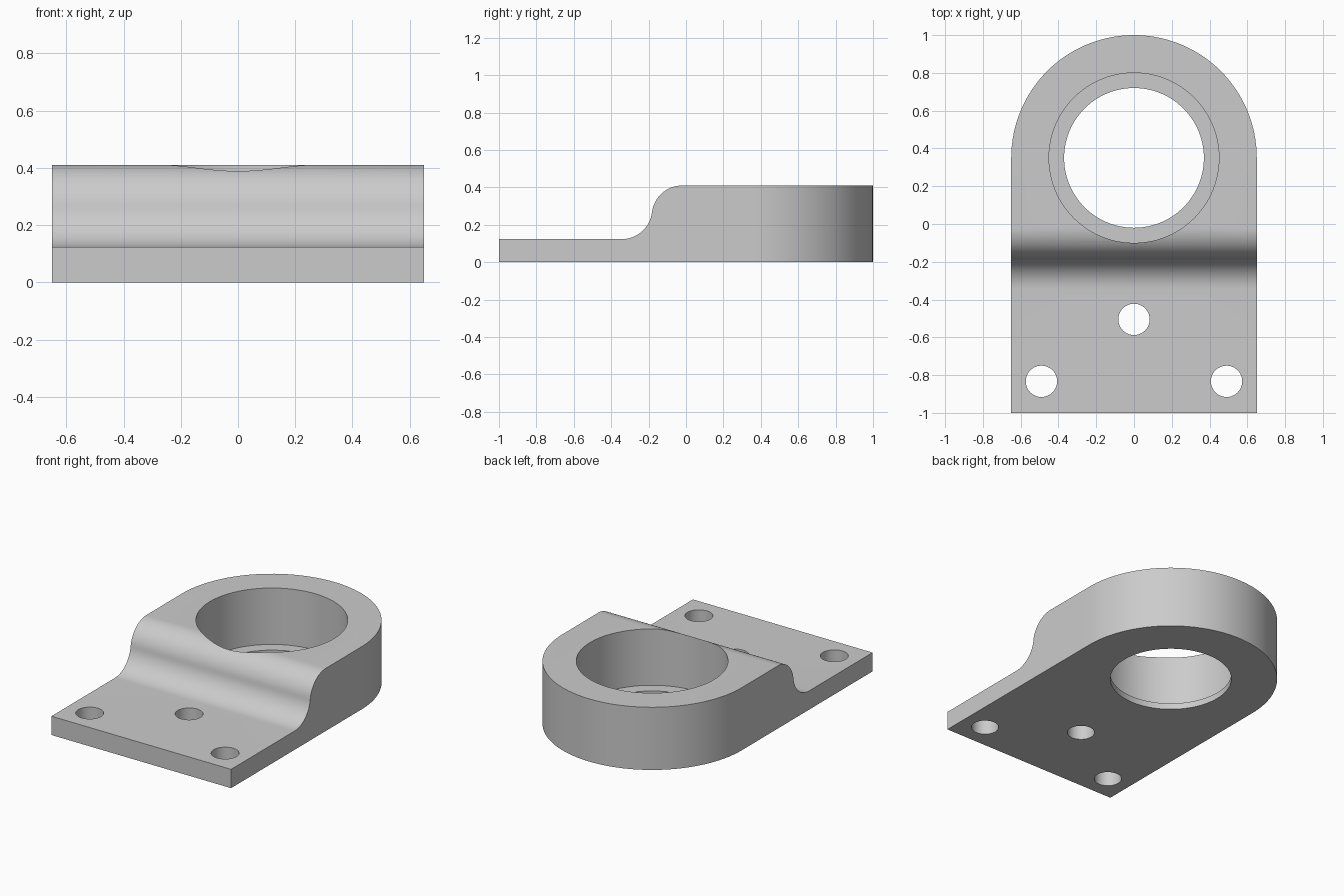
import bpy, bmesh
from math import sin, cos, pi, acos
from mathutils import Vector

cube = bpy.data.objects.get("Cube")
if cube:
    bpy.data.objects.remove(cube, do_unlink=True)

HALF_W, RING_Y = 0.65, 0.35          # bracket half width, ring centre
PLATE_H, TOP_H = 0.123, 0.41         # thin plate and thick ring heights
FILLET, STEP_Y = 0.163, -0.182       # step fillet radius and middle

grey = bpy.data.materials.new("plain_grey")
grey.use_nodes = True
colour = (0.6, 0.6, 0.6, 1)
grey.diffuse_color = colour
grey.node_tree.nodes["Principled BSDF"].inputs["Base Color"].default_value = colour


def prism(name, points, direction):
    """Extrude a closed outline of 3D points along a direction."""
    bm = bmesh.new()
    face = bm.faces.new([bm.verts.new(p) for p in points])
    moved = bmesh.ops.extrude_face_region(bm, geom=[face])["geom"]
    verts = [g for g in moved if isinstance(g, bmesh.types.BMVert)]
    bmesh.ops.translate(bm, verts=verts, vec=Vector(direction))
    bmesh.ops.recalc_face_normals(bm, faces=bm.faces)
    mesh = bpy.data.meshes.new(name)
    bm.to_mesh(mesh)
    bm.free()
    mesh.materials.append(grey)
    obj = bpy.data.objects.new(name, mesh)
    bpy.context.collection.objects.link(obj)
    return obj


def arc(cx, cy, r, start, end, n):
    return [(cx + r * cos(start + (end - start) * i / n),
             cy + r * sin(start + (end - start) * i / n)) for i in range(n + 1)]


def cylinder(name, x, y, r, z0, z1, n):
    ring = arc(x, y, r, 0, 2 * pi, n)[:-1]
    return prism(name, [(px, py, z0) for px, py in ring], (0, 0, z1 - z0))


def combine(target, tool, operation):
    tool.hide_render = True
    mod = target.modifiers.new(operation, "BOOLEAN")
    mod.operation, mod.solver, mod.object = operation, "EXACT", tool
    bpy.ops.object.select_all(action="DESELECT")
    bpy.context.view_layer.objects.active = target
    target.select_set(True)
    bpy.ops.object.modifier_apply(modifier=mod.name)
    bpy.data.objects.remove(tool, do_unlink=True)


# Side profile: thin plate, S-shaped step, thick ring block
turn = acos(1 - (TOP_H - PLATE_H) / (2 * FILLET))
run = FILLET * sin(turn)
lower = arc(STEP_Y - run, PLATE_H + FILLET, FILLET, -pi / 2, -pi / 2 + turn, 16)
upper = arc(STEP_Y + run, TOP_H - FILLET, FILLET, pi / 2 + turn, pi / 2, 16)
side = [(-1, 0), (-1, PLATE_H)] + lower + upper[1:] + [(1.2, TOP_H), (1.2, 0)]
bracket = prism("mounting_bracket", [(-HALF_W, y, z) for y, z in side],
                (2 * HALF_W, 0, 0))

# Round the back end with everything outside the plan outline cut away
plan = arc(0, RING_Y, HALF_W, 0, pi, 64)
plan += [(-HALF_W, 1.4), (HALF_W, 1.4)]
wide = [(x, y, -0.1) for x, y in plan]
combine(bracket, prism("back_cutter", wide, (0, 0, 0.7)), "DIFFERENCE")

# Stepped bore, leaving a thin lip at the bottom
combine(bracket, cylinder("bore_cutter", 0, RING_Y, 0.45, 0.041, 0.6, 96), "DIFFERENCE")
combine(bracket, cylinder("lip_cutter", 0, RING_Y, 0.37, -0.1, 0.3, 96), "DIFFERENCE")

# Three bolt holes in the plate
for x, y in ((-0.49, -0.833), (0.49, -0.833), (0, -0.505)):
    combine(bracket, cylinder("bolt_cutter", x, y, 0.083, -0.1, 0.3, 48), "DIFFERENCE")

bpy.ops.object.select_all(action="DESELECT")
bpy.context.view_layer.objects.active = bracket
bracket.select_set(True)
bpy.ops.object.shade_smooth_by_angle(angle=pi / 6)
